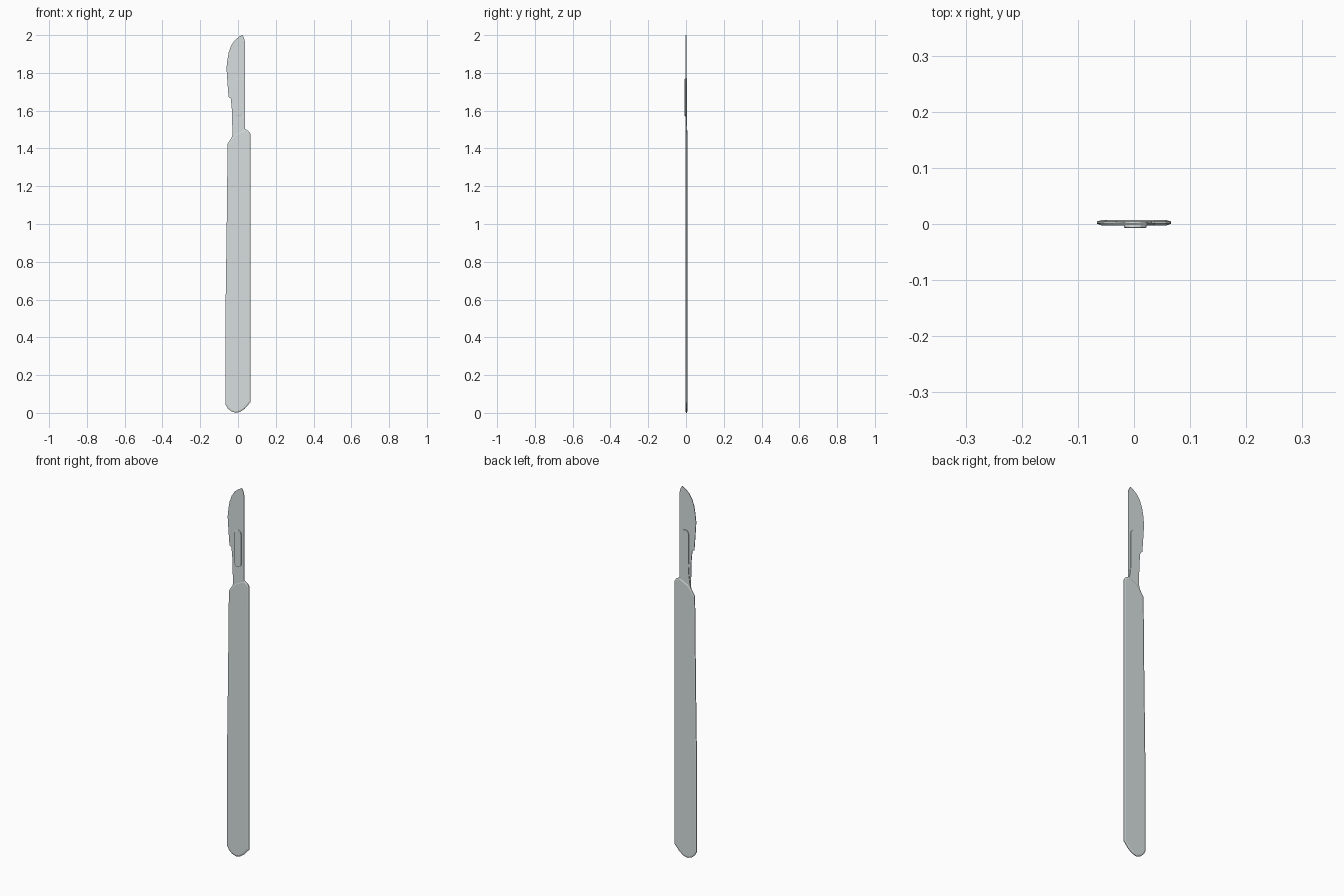
import bpy, bmesh, math
from mathutils import Vector

if "Cube" in bpy.data.objects:
    bpy.data.objects.remove(bpy.data.objects["Cube"])

steel = bpy.data.materials.new("steel")
steel.diffuse_color = (0.68, 0.74, 0.73, 1.0)
steel.use_nodes = True
steel.node_tree.nodes["Principled BSDF"].inputs["Base Color"].default_value = steel.diffuse_color


def offset(points, d):
    """Mitred inward offset of a counter-clockwise outline."""
    out = []
    n = len(points)
    for i in range(n):
        p0, p, p1 = (Vector(points[j % n]) for j in (i - 1, i, i + 1))
        a, b = (p - p0).normalized(), (p1 - p).normalized()
        na, nb = Vector((-a.y, a.x)), Vector((-b.y, b.x))
        m = (na + nb).normalized()
        out.append(p + m * d / max(m.dot(na), 0.5))
    return out


def plate(name, points, layers):
    """Flat part made of outline loops; layers are (y, inset) front to back."""
    bm = bmesh.new()
    loops = [[bm.verts.new((p[0], y, p[1])) for p in offset(points, d)] for y, d in layers]
    n = len(points)
    for lo, hi in zip(loops, loops[1:]):
        for i in range(n):
            j = (i + 1) % n
            bm.faces.new((lo[i], lo[j], hi[j], hi[i]))
    bm.faces.new(loops[0])
    bm.faces.new(loops[-1])
    bmesh.ops.recalc_face_normals(bm, faces=bm.faces)
    me = bpy.data.meshes.new(name)
    bm.to_mesh(me)
    bm.free()
    me.materials.append(steel)
    ob = bpy.data.objects.new(name, me)
    bpy.context.collection.objects.link(ob)
    return ob


def slot(cx, w, z0, z1, steps=6):
    """Outline with rounded ends."""
    r = w / 2
    top = [(cx + r * math.cos(math.pi * i / steps), z1 - r + r * math.sin(math.pi * i / steps))
           for i in range(steps + 1)]
    low = [(cx - r * math.cos(math.pi * i / steps), z0 + r - r * math.sin(math.pi * i / steps))
           for i in range(steps + 1)]
    return top + low


# Handle: long flat bar with chamfered rim
handle = [(-0.066, 0.045), (-0.055, 0.024), (-0.036, 0.008), (-0.012, 0.0), (0.012, 0.006),
          (0.036, 0.022), (0.065, 0.055), (0.066, 0.5), (0.065, 1.478), (0.056, 1.492),
          (0.036, 1.504), (0.008, 1.49), (-0.018, 1.477), (-0.036, 1.455), (-0.055, 1.425),
          (-0.060, 0.97), (-0.066, 0.55)]
plate("handle", handle, [(-0.0025, 0.008), (0.0005, 0.0), (0.0045, 0.0), (0.007, 0.008)])

# Blade: thin sheet with curved cutting edge and straight spine
blade = [(-0.029, 1.455), (0.037, 1.455), (0.037, 1.965), (0.032, 1.985), (0.023, 2.0),
         (0.004, 1.99), (-0.018, 1.972), (-0.036, 1.945), (-0.049, 1.91), (-0.056, 1.87),
         (-0.061, 1.825), (-0.056, 1.75), (-0.050, 1.672), (-0.038, 1.664), (-0.032, 1.60)]
plate("blade", blade, [(-0.0015, 0.0), (0.0015, 0.0)])

# Tang: neck on the back that narrows from the handle to the fitting
neck = [(-0.036, 1.45), (0.040, 1.45), (0.034, 1.495), (0.026, 1.53), (0.022, 1.58),
        (0.022, 1.62), (-0.017, 1.62), (-0.017, 1.58), (-0.020, 1.53), (-0.027, 1.48)]
plate("neck", neck, [(0.0, 0.0), (0.0048, 0.0)])

# Fitting: rounded lug that passes through the blade slot
plate("lug", slot(0.002, 0.04, 1.57, 1.77),
      [(-0.007, 0.002), (-0.006, 0.0), (0.0048, 0.0)])
